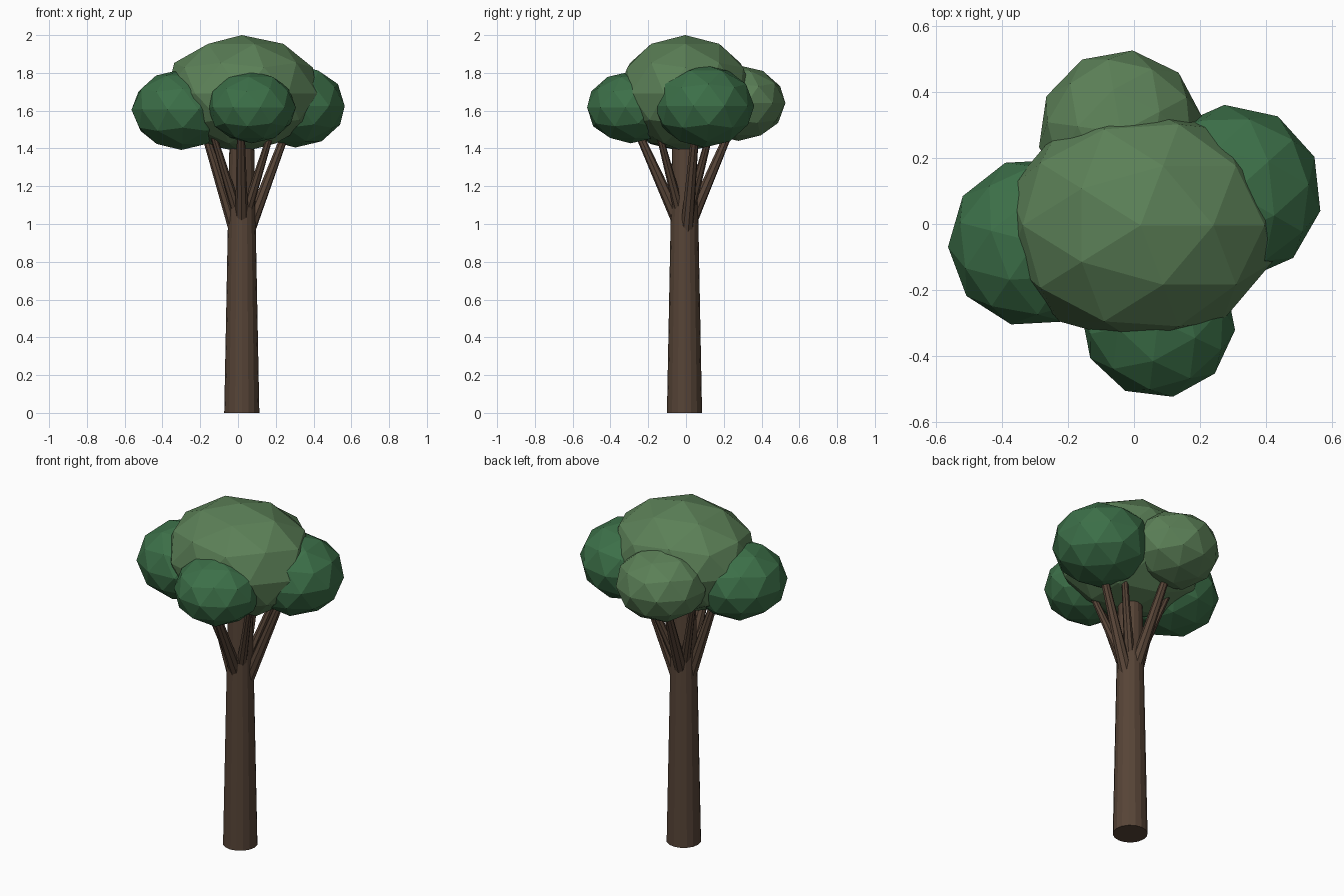
import bpy
import math
from mathutils import Vector

if "Cube" in bpy.data.objects:
    bpy.data.objects.remove(bpy.data.objects["Cube"])


def material(name, rgb):
    m = bpy.data.materials.new(name)
    m.diffuse_color = (*rgb, 1)
    m.use_nodes = True
    m.node_tree.nodes["Principled BSDF"].inputs["Base Color"].default_value = m.diffuse_color
    return m


BARK = material("bark", (0.095, 0.058, 0.038))
LIGHT = material("light_leaf", (0.105, 0.215, 0.095))
DARK = material("dark_leaf", (0.045, 0.16, 0.065))


def limb(name, start, end, r1, r2, sides):
    """Tapered flat-sided limb between two points."""
    a, b = Vector(start), Vector(end)
    bpy.ops.mesh.primitive_cone_add(vertices=sides, radius1=r1, radius2=r2,
                                    depth=(b - a).length, location=(a + b) / 2)
    o = bpy.context.object
    o.name = name
    o.rotation_euler = (b - a).to_track_quat('Z', 'Y').to_euler()
    o.data.materials.append(BARK)


def foliage(name, centre, radii, turn, mat):
    """Faceted, squashed leaf clump."""
    bpy.ops.mesh.primitive_ico_sphere_add(subdivisions=2, radius=1, location=centre)
    o = bpy.context.object
    o.name = name
    o.scale = radii
    o.rotation_euler.z = math.radians(turn)
    o.data.materials.append(mat)


# Trunk
limb("trunk", (0.02, -0.008, 0), (0.02, -0.008, 1.5), 0.093, 0.064, 16)

# Main branches, one per outer clump
for side, start, end in [
    ("left", (0.0, -0.01, 0.92), (-0.18, -0.035, 1.5)),
    ("right", (0.04, 0.0, 0.92), (0.26, 0.05, 1.5)),
    ("front", (0.02, -0.03, 0.99), (0.015, -0.26, 1.5)),
    ("back", (0.015, 0.015, 0.99), (-0.03, 0.235, 1.5)),
]:
    limb(side + "_branch", start, end, 0.036, 0.02, 8)

# Thinner branches between them
for side, sx, sy in [("front_right", 1, -1), ("back_right", 1, 1),
                     ("back_left", -1, 1), ("front_left", -1, -1)]:
    limb(side + "_twig", (0.02 + sx * 0.03, -0.008 + sy * 0.03, 1.08),
         (0.02 + sx * 0.16, -0.008 + sy * 0.14, 1.5), 0.028, 0.016, 8)

# Crown
foliage("main_foliage", (0.02, -0.004, 1.69), (0.42, 0.36, 0.31), 0, LIGHT)
foliage("left_foliage", (-0.3, -0.055, 1.605), (0.265, 0.257, 0.213), 20.6, DARK)
foliage("right_foliage", (0.303, 0.096, 1.625), (0.268, 0.266, 0.22), -30, DARK)
foliage("front_foliage", (0.073, -0.293, 1.617), (0.235, 0.235, 0.19), 47, DARK)
foliage("back_foliage", (-0.04, 0.278, 1.64), (0.252, 0.25, 0.2), 28, LIGHT)
